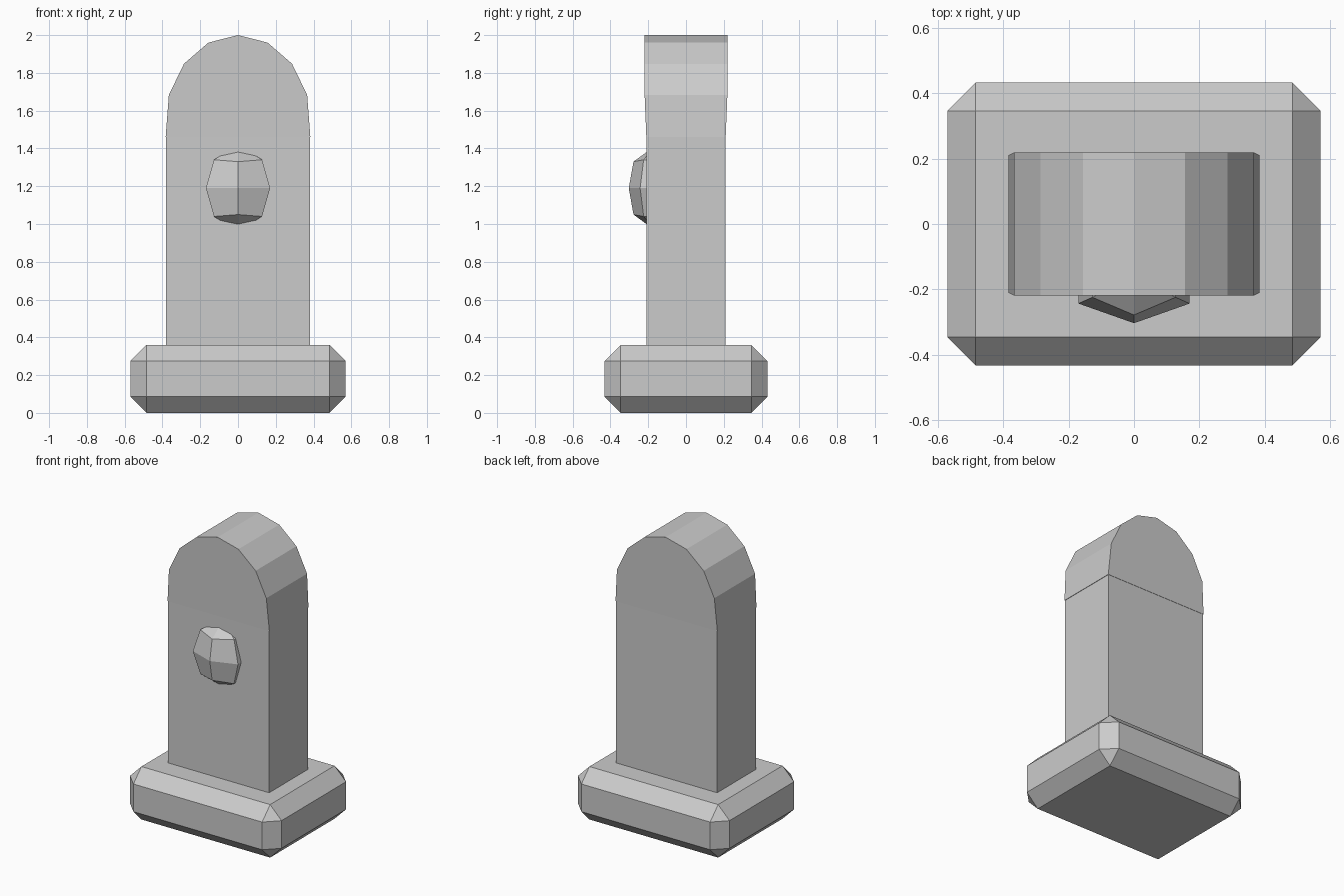
import bpy, bmesh, math

cube = bpy.data.objects.get("Cube")
if cube:
    bpy.data.objects.remove(cube, do_unlink=True)

# Single stone colour
GREY = (0.6, 0.6, 0.6, 1)
stone = bpy.data.materials.new("stone_grey")
stone.use_nodes = True
stone.diffuse_color = GREY
stone.node_tree.nodes["Principled BSDF"].inputs["Base Color"].default_value = GREY


def finish(name, bm):
    bmesh.ops.recalc_face_normals(bm, faces=bm.faces)
    mesh = bpy.data.meshes.new(name)
    bm.to_mesh(mesh)
    bm.free()
    mesh.materials.append(stone)
    obj = bpy.data.objects.new(name, mesh)
    bpy.context.collection.objects.link(obj)
    return obj


def box(name, size, z_low):
    bm = bmesh.new()
    bmesh.ops.create_cube(bm, size=1)
    for v in bm.verts:
        v.co = (v.co.x * size[0], v.co.y * size[1], (v.co.z + 0.5) * size[2] + z_low)
    return finish(name, bm)


def loft(name, rows, closed=False):
    bm = bmesh.new()
    grid = [[bm.verts.new(p) for p in row] for row in rows]
    count = len(rows[0])
    for low, high in zip(grid, grid[1:]):
        for i in range(count if closed else count - 1):
            j = (i + 1) % count
            bm.faces.new((low[i], low[j], high[j], high[i]))
    if closed:
        bm.faces.new(grid[0])
        bm.faces.new(grid[-1])
    return finish(name, bm)


# Chamfered plinth
plinth = box("plinth", (1.14, 0.864, 0.36), 0)
bevel = plinth.modifiers.new("chamfer", "BEVEL")
bevel.width = 0.086
bevel.segments = 1

# Upright slab
box("slab", (0.76, 0.416, 1.16), 0.3)

# Faceted rounded top
RADIUS_X, RADIUS_Z = 0.385, 0.459
CENTRE_Z = 2 - RADIUS_Z
arch = [(RADIUS_X * math.sin(math.radians(24 * k)),
         CENTRE_Z + RADIUS_Z * math.cos(math.radians(24 * k))) for k in range(-3, 4)]
arch = [(-0.383, 1.46)] + arch + [(0.383, 1.46)]


def arch_row(side):
    return [(x, side * (0.219 if z > 1.6 else 0.21), z) for x, z in arch]


loft("rounded_top", [arch_row(-1), arch_row(1)], closed=True)

# Faceted boss set into the front face
WALL = -0.2


def boss_row(side_x, side_y, front_y, side_z, front_z):
    half = [(-side_x, WALL, side_z), (-side_x, side_y, side_z)]
    return half + [(0, front_y, front_z)] + [(-x, y, z) for x, y, z in reversed(half)]


def boss_cap(sign):
    half = [(-0.127, WALL, 0.152), (-0.08, WALL, 0.18)]
    points = half + [(0, WALL, 0.197)] + [(-x, y, z) for x, y, z in reversed(half)]
    return [(x, y, 1.19 + sign * z) for x, y, z in points]


loft("front_boss", [
    boss_cap(-1),
    boss_row(0.127, -0.224, -0.278, 1.04, 1.05),
    boss_row(0.17, -0.243, -0.303, 1.19, 1.19),
    boss_row(0.127, -0.224, -0.278, 1.34, 1.33),
    boss_cap(1),
])
